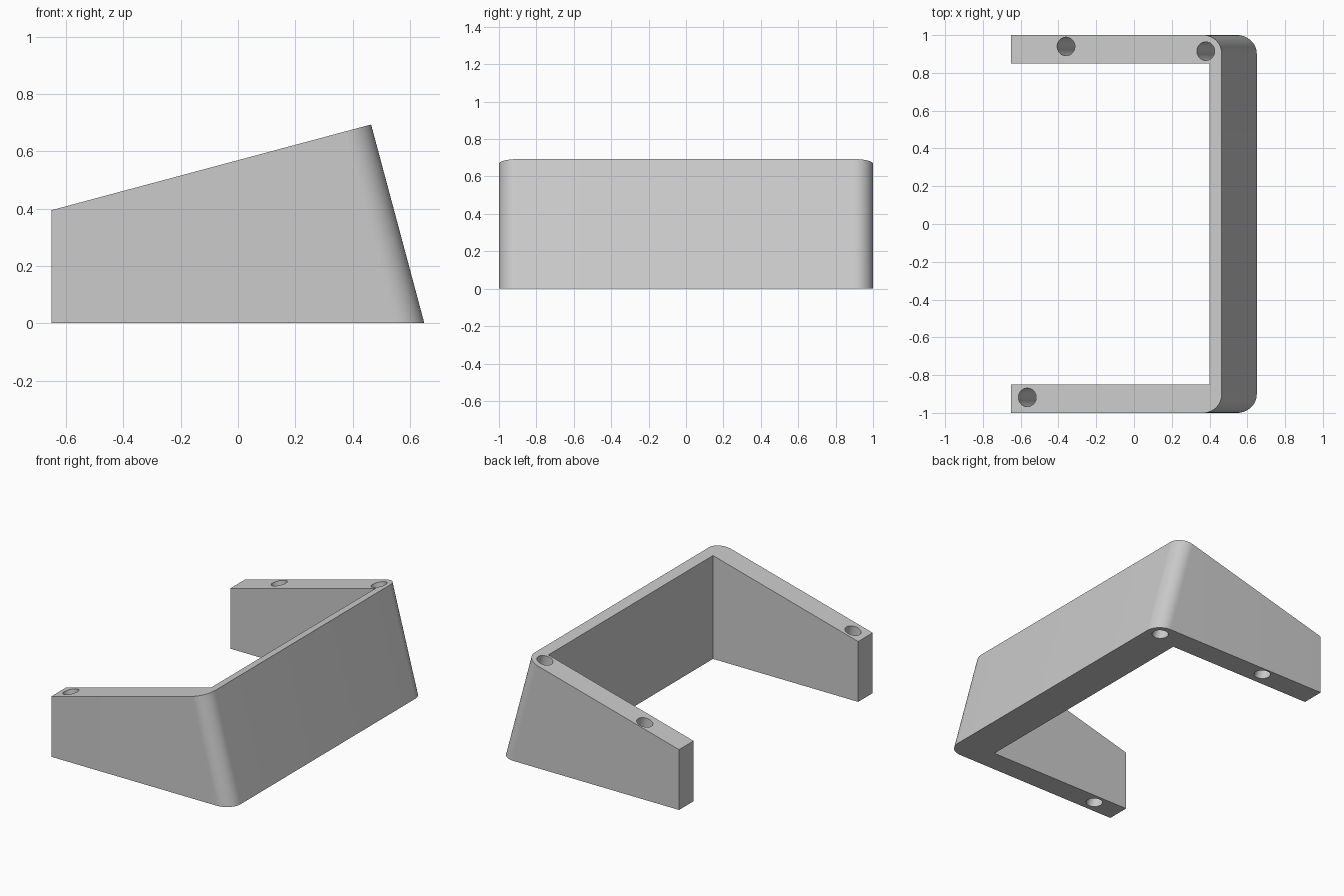
import bpy, bmesh
from math import radians, cos, sin, tan, pi
from mathutils import Matrix, Vector

if "Cube" in bpy.data.objects:
    bpy.data.objects.remove(bpy.data.objects["Cube"])

TILT = radians(15)       # slope of the top and lean of the end wall
HALF, HEIGHT = 0.65, 0.693
RADIUS, HOLE_R = 0.1, 0.049
TOP_EDGE = Vector((HALF - HEIGHT * tan(TILT), 0, HEIGHT))
LEAN = Matrix.Rotation(-TILT, 4, 'Y')

grey = bpy.data.materials.new("light grey")
grey.use_nodes = True
colour = (0.6, 0.6, 0.6, 1)
grey.diffuse_color = colour
grey.node_tree.nodes["Principled BSDF"].inputs["Base Color"].default_value = colour


def make_object(name, bm):
    bmesh.ops.recalc_face_normals(bm, faces=bm.faces)
    mesh = bpy.data.meshes.new(name)
    bm.to_mesh(mesh)
    bm.free()
    mesh.materials.append(grey)
    obj = bpy.data.objects.new(name, mesh)
    bpy.context.collection.objects.link(obj)
    return obj


def slice_off(bm, point, normal):
    """Cut away everything on the normal's side and cap the cut."""
    geom = bm.verts[:] + bm.edges[:] + bm.faces[:]
    cut = bmesh.ops.bisect_plane(bm, geom=geom, plane_co=point, plane_no=normal,
                                 clear_outer=True)["geom_cut"]
    bmesh.ops.contextual_create(bm, geom=[e for e in cut if isinstance(e, bmesh.types.BMEdge)])


def subtract(target, cutter):
    cutter.hide_render = True
    mod = target.modifiers.new("cut", 'BOOLEAN')
    mod.operation = 'DIFFERENCE'
    mod.solver = 'EXACT'
    mod.object = cutter
    bpy.context.view_layer.objects.active = target
    bpy.ops.object.modifier_apply(modifier=mod.name)
    bpy.data.objects.remove(cutter)


# Solid wedge: a leaning block with two rounded edges, trimmed flat
STEPS = 16
arc = [(RADIUS * (cos(a) - 1), 1 - RADIUS + RADIUS * sin(a))
       for a in (i * pi / 2 / STEPS for i in range(STEPS + 1))]
outline = [(u, -v) for u, v in reversed(arc)] + arc + [(-2, 1), (-2, -1)]
bm = bmesh.new()
face = bm.faces.new([bm.verts.new((u, v, 0)) for u, v in outline])
side = bmesh.ops.extrude_face_region(bm, geom=[face])["geom"]
bmesh.ops.translate(bm, vec=(0, 0, -2),
                    verts=[v for v in side if isinstance(v, bmesh.types.BMVert)])
bmesh.ops.transform(bm, matrix=Matrix.Translation(TOP_EDGE) @ LEAN, verts=bm.verts)
slice_off(bm, (0, 0, 0), (0, 0, -1))
slice_off(bm, (-HALF, 0, 0), (-1, 0, 0))
bracket = make_object("bracket", bm)

# Open pocket between the arms
bm = bmesh.new()
bmesh.ops.create_cube(bm, size=1, matrix=Matrix.Translation((-0.6, 0, 0.5))
                      @ Matrix.Diagonal((2, 1.7, 2, 1)))
subtract(bracket, make_object("pocket_cutter", bm))

# Screw holes square to the sloping top
for x, y in ((-0.36, 0.94), (0.38, 0.915), (-0.565, -0.918)):
    z = HEIGHT + (x - TOP_EDGE.x) * tan(TILT)
    bm = bmesh.new()
    bmesh.ops.create_cone(bm, cap_ends=True, segments=48, radius1=HOLE_R, radius2=HOLE_R,
                          depth=3, matrix=Matrix.Translation((x, y, z)) @ LEAN)
    subtract(bracket, make_object("hole_cutter", bm))

bpy.ops.object.select_all(action='DESELECT')
bracket.select_set(True)
bpy.context.view_layer.objects.active = bracket
bpy.ops.object.shade_smooth_by_angle(angle=radians(30))
